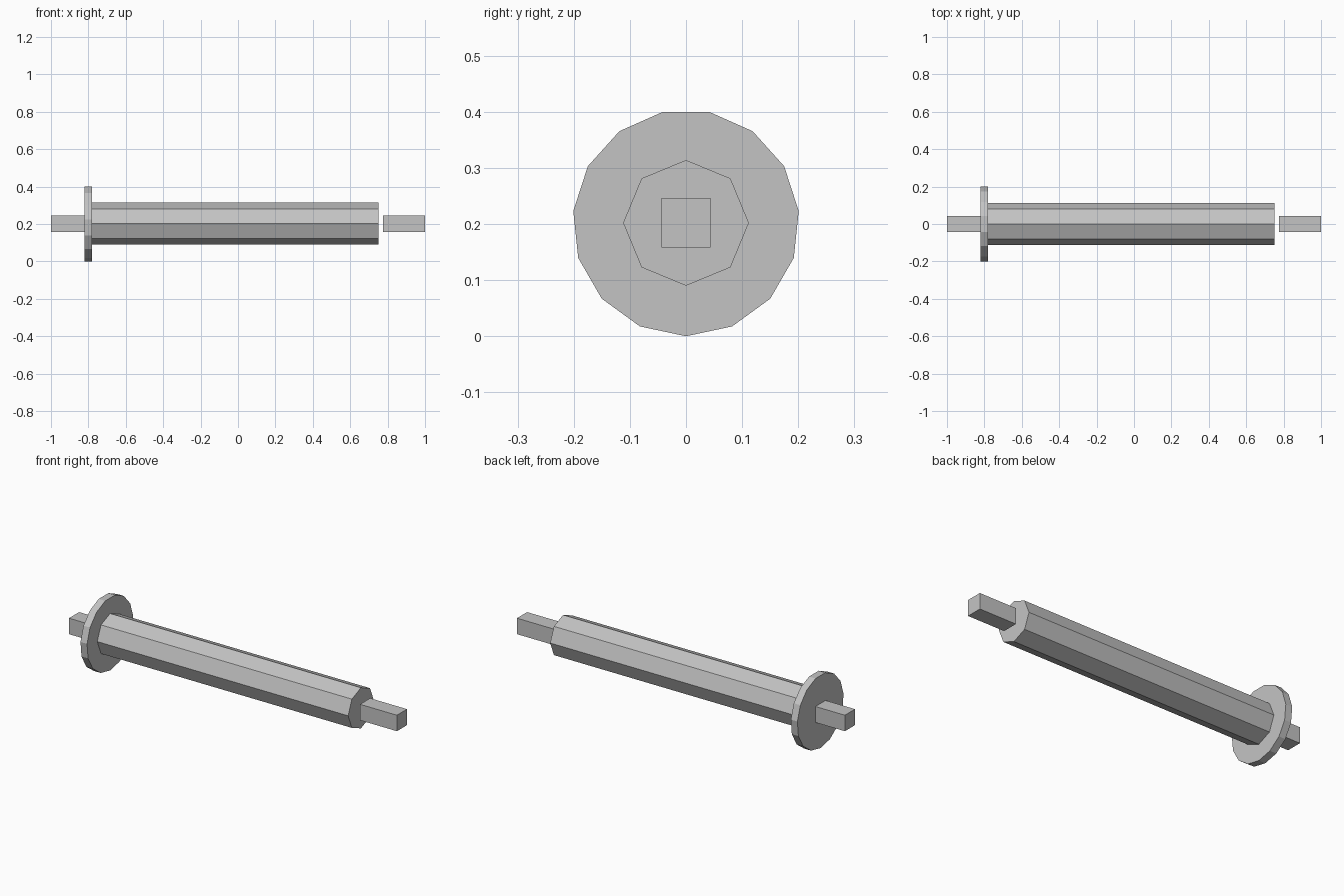
import bpy
from math import cos, sin, pi

cube = bpy.data.objects.get("Cube")
if cube:
    bpy.data.objects.remove(cube, do_unlink=True)

AXIS_Z = 0.203

grey = bpy.data.materials.new("light grey")
grey.use_nodes = True
colour = (0.55, 0.55, 0.55, 1)
grey.diffuse_color = colour
grey.node_tree.nodes["Principled BSDF"].inputs["Base Color"].default_value = colour


def prism(name, sides, radius, x0, x1, start):
    """Regular prism along x; start is the angle of the first corner from +y."""
    ring = [(radius * cos(start + 2 * pi * i / sides),
             AXIS_Z + radius * sin(start + 2 * pi * i / sides)) for i in range(sides)]
    verts = [(x, y, z) for x in (x0, x1) for y, z in ring]
    faces = [(i, (i + 1) % sides, sides + (i + 1) % sides, sides + i) for i in range(sides)]
    faces += [tuple(reversed(range(sides))), tuple(range(sides, 2 * sides))]
    mesh = bpy.data.meshes.new(name)
    mesh.from_pydata(verts, [], faces)
    mesh.materials.append(grey)
    obj = bpy.data.objects.new(name, mesh)
    bpy.context.collection.objects.link(obj)
    return obj


# Eight-sided main shaft
prism("shaft", 8, 0.112, -0.78, 0.75, pi / 2)
# Thin collar disc with one corner straight down
prism("collar", 15, 0.202, -0.82, -0.78, -pi / 2)
# Square end pegs; the left one stands slightly clear of the shaft
peg_radius = 0.044 * 2 ** 0.5
prism("right_peg", 4, peg_radius, -1.0, -0.82, pi / 4)
prism("left_peg", 4, peg_radius, 0.775, 1.0, pi / 4)

# Rest the collar on the ground
for obj in bpy.context.collection.objects:
    if obj.name in {"shaft", "collar", "right_peg", "left_peg"}:
        obj.location.z = 0.202 - AXIS_Z
